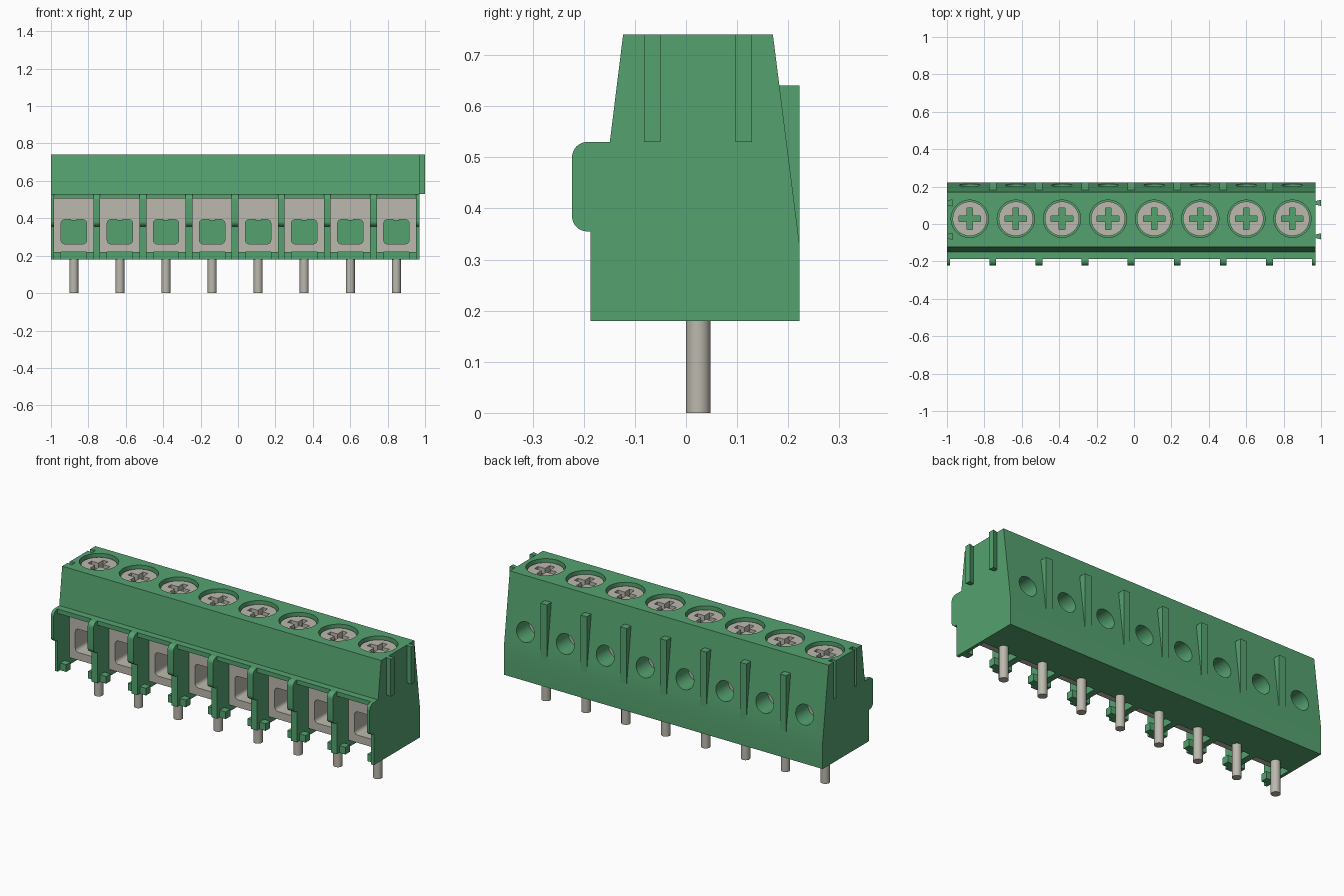
import bpy, bmesh, math
from mathutils import Vector, Matrix

if "Cube" in bpy.data.objects:
    bpy.data.objects.remove(bpy.data.objects["Cube"])


def material(name, rgb):
    m = bpy.data.materials.new(name)
    m.use_nodes = True
    m.diffuse_color = (*rgb, 1)
    m.node_tree.nodes["Principled BSDF"].inputs["Base Color"].default_value = (*rgb, 1)
    return m


GREEN = material("green plastic", (0.09, 0.36, 0.16))
METAL = material("grey metal", (0.50, 0.48, 0.42))

PITCH = 0.2464
POLES = [-0.0155 + (i - 3.5) * PITCH for i in range(8)]
X0, X1 = -1.0, 0.97
HALF = 0.105          # half width of a pocket
SCREW_Y = 0.028


def prism(bm, points, a, b, axis):
    """Extrude a 2D outline from a to b: axis x takes (y, z), y takes (x, z), z takes (x, y)."""
    place = {"x": lambda p, t: (t, p[0], p[1]),
             "y": lambda p, t: (p[0], t, p[1]),
             "z": lambda p, t: (p[0], p[1], t)}[axis]
    lo = [bm.verts.new(place(p, a)) for p in points]
    hi = [bm.verts.new(place(p, b)) for p in points]
    n = len(points)
    faces = [bm.faces.new(lo), bm.faces.new(hi)]
    for i in range(n):
        j = (i + 1) % n
        faces.append(bm.faces.new((lo[i], lo[j], hi[j], hi[i])))
    bmesh.ops.recalc_face_normals(bm, faces=faces)


def box(bm, x, y, z):
    prism(bm, [(x[0], y[0]), (x[1], y[0]), (x[1], y[1]), (x[0], y[1])], z[0], z[1], "z")


def circle(cx, cy, r, n=32):
    return [(cx + r * math.cos(2 * math.pi * i / n), cy + r * math.sin(2 * math.pi * i / n))
            for i in range(n)]


def arc(cx, cy, r, start, end, n=8):
    return [(cx + r * math.cos(math.radians(start + (end - start) * i / n)),
             cy + r * math.sin(math.radians(start + (end - start) * i / n))) for i in range(n + 1)]


def make(name, mat, build):
    bm = bmesh.new()
    build(bm)
    me = bpy.data.meshes.new(name)
    bm.to_mesh(me)
    bm.free()
    ob = bpy.data.objects.new(name, me)
    bpy.context.collection.objects.link(ob)
    me.materials.append(mat)
    return ob


def select(ob):
    bpy.ops.object.select_all(action="DESELECT")
    ob.select_set(True)
    bpy.context.view_layer.objects.active = ob


def cut(target, build):
    cutter = make("cutter", target.data.materials[0], build)
    cutter.hide_render = True
    mod = target.modifiers.new("cut", "BOOLEAN")
    mod.operation, mod.solver, mod.object = "DIFFERENCE", "EXACT", cutter
    select(target)
    bpy.ops.object.modifier_apply(modifier=mod.name)
    bpy.data.objects.remove(cutter)


def smooth(ob):
    select(ob)
    bpy.ops.object.shade_smooth_by_angle(angle=math.radians(30))


def each_pole(shape):
    def build(bm):
        for x in POLES:
            shape(bm, x)
    return build


# Housing: side profile with rounded front lip
R = 0.03
profile = ([(0.222, 0.18), (0.222, 0.33), (0.17, 0.74), (-0.123, 0.74), (-0.149, 0.53)]
           + arc(-0.223 + R, 0.53 - R, R, 90, 180)
           + arc(-0.223 + R, 0.355 + R, R, 180, 270)
           + [(-0.187, 0.355), (-0.187, 0.18)])
housing = make("housing", GREEN, lambda bm: prism(bm, profile, X0, X1, "x"))

# Wire pockets, and the lip trimmed back between dividers
cut(housing, each_pole(lambda bm, x: box(bm, (x - HALF, x + HALF), (-0.3, 0.1), (0.22, 0.505))))
cut(housing, each_pole(lambda bm, x: box(bm, (x - HALF, x + HALF), (-0.3, -0.187), (0.45, 0.6))))


# Floor notches, leaving a small cross-shaped foot under each divider
def floor_notch(bm, x):
    w, n = HALF, 0.068
    half = [(w, -0.3), (w, -0.165), (n, -0.165), (n, -0.125), (w, -0.125), (w, 0.0)]
    outline = [(x + a, b) for a, b in half] + [(x - a, b) for a, b in reversed(half)]
    prism(bm, outline, 0.1, 0.25, "z")


cut(housing, each_pole(floor_notch))

# Screw wells and rear test holes
cut(housing, each_pole(lambda bm, x: prism(bm, circle(x, SCREW_Y, 0.1, 40), 0.69, 0.8, "z")))
cut(housing, each_pole(lambda bm, x: prism(bm, circle(x, 0.445, 0.055), 0.09, 0.3, "y")))


# Dovetail slots on one end, matching tabs on the other
def dovetails(base, tip, top):
    def build(bm):
        for y in (-0.066, 0.113):
            prism(bm, [(base, y - 0.009), (tip, y - 0.0165), (tip, y + 0.0165), (base, y + 0.009)],
                  0.53, top, "z")
    return build


cut(housing, lambda bm: [box(bm, (-1.05, -0.995), (y - 0.009, y + 0.009), (0.53, 0.8))
                         for y in (-0.066, 0.113)])
cut(housing, dovetails(-1.001, -0.97, 0.8))
smooth(housing)
make("end_tabs", GREEN, dovetails(X1, 1.0, 0.74))


# Rear ribs between poles
def ribs(bm):
    for x in POLES[:-1]:
        m = x + PITCH / 2
        prism(bm, [(0.222, 0.33), (0.222, 0.64), (0.17, 0.64), (0.21, 0.33)], m - 0.02, m + 0.02, "x")


make("rear_ribs", GREEN, ribs)

# Metal clamps with rounded wire windows
clamps = make("wire_clamps", METAL, each_pole(
    lambda bm, x: box(bm, (x - HALF, x + HALF), (-0.085, 0.1), (0.22, 0.505))))


def window(bm, x):
    r, w, lo, hi = 0.02, 0.068, 0.263, 0.393
    outline = (arc(x + w - r, hi - r, r, 0, 90, 4) + arc(x - w + r, hi - r, r, 90, 180, 4)
               + arc(x - w + r, lo + r, r, 180, 270, 4) + arc(x + w - r, lo + r, r, 270, 360, 4))
    prism(bm, outline, -0.2, 0.2, "y")


cut(clamps, each_pole(window))
smooth(clamps)

# Screws with cross recesses
screws = make("screws", METAL, each_pole(
    lambda bm, x: prism(bm, circle(x, SCREW_Y, 0.092, 40), 0.65, 0.722, "z")))


def cross(bm, x):
    a, b = 0.058, 0.015
    quarter = [(a, -b), (a, b), (b, b)]
    outline = []
    for k in range(4):
        turn = Matrix.Rotation(k * math.pi / 2, 2)
        outline += [tuple(turn @ Vector(p) + Vector((x, SCREW_Y))) for p in quarter]
    prism(bm, outline, 0.685, 0.8, "z")


cut(screws, each_pole(cross))
smooth(screws)

# Solder pins
pins = make("solder_pins", METAL, each_pole(
    lambda bm, x: prism(bm, circle(x, 0.024, 0.024, 24), 0.0, 0.23, "z")))
smooth(pins)
